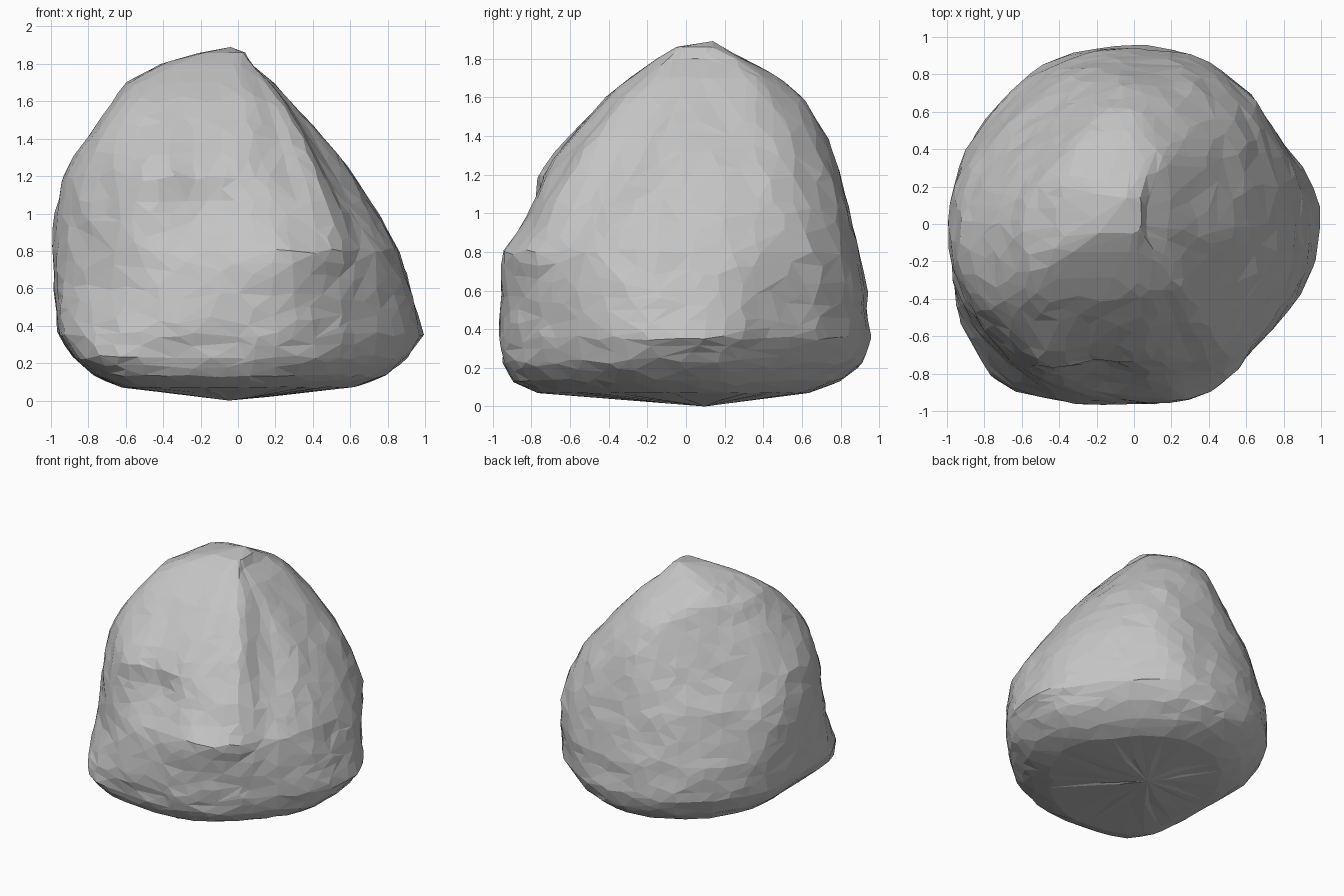
import bpy, bmesh, math, random
from mathutils import Vector, noise

random.seed(7)
cube = bpy.data.objects.get("Cube")
if cube:
    bpy.data.objects.remove(cube, do_unlink=True)

SEGMENTS, ROWS = 60, 38

# Height, then reach of the rock in eight directions, counter-clockwise from +x
LEVELS = [
    (.07, .62, .58, .64, .64, .62, .86, .76, .62),
    (.12, .77, .70, .78, .78, .75, 1.05, .89, .80),
    (.22, .91, .82, .92, .90, .87, 1.18, .94, .90),
    (.35, 1.01, .92, .96, .97, .96, 1.13, .97, .92),
    (.60, .93, .94, .94, .96, .99, 1.02, .96, .92),
    (.80, .86, .93, .90, .91, 1.0, .99, .95, .91),
    (1.0, .75, .88, .85, .85, .99, .97, .87, .80),
    (1.2, .62, .79, .80, .75, .96, .93, .80, .65),
    (1.4, .46, .64, .74, .66, .81, .87, .60, .52),
    (1.6, .28, .47, .62, .57, .68, .71, .42, .36),
    (1.7, .19, .38, .49, .53, .60, .60, .29, .24),
    (1.8, .07, .25, .29, .45, .42, .42, .15, .11),
    (1.86, .04, .12, .19, .24, .20, .16, .05, .04),
]

# Hollows and ridges: bearing in degrees, height, angular and vertical spread, depth
DENTS = [
    (-104, 1.02, 20, .26, .10),
    (-28, 1.3, 14, .35, .06),
    (-55, 1.2, 9, .40, -.07),
    (-70, .76, 18, .13, -.05),
    (-122, 1.15, 9, .22, -.04),
    (30, .5, 12, .50, .04),
]


def reaches(z):
    """Blend the directional reaches of the two nearest levels."""
    for low, high in zip(LEVELS, LEVELS[1:]):
        if z <= high[0]:
            t = (z - low[0]) / (high[0] - low[0])
            return [a + (b - a) * t for a, b in zip(low[1:], high[1:])]
    return LEVELS[-1][1:]


def radius(angle, z):
    """Softly rounded octagon, with hollows pressed into it."""
    total = 0
    for i, reach in enumerate(reaches(z)):
        total += max(0, math.cos(angle - i * math.pi / 4) / reach) ** 10
    r = total ** (-1 / 10)
    for bearing, height, spread, rise, depth in DENTS:
        turn = (math.degrees(angle) - bearing + 180) % 360 - 180
        r -= depth * math.exp(-(turn / spread) ** 2 - ((z - height) / rise) ** 2)
    return r


# Rock skin: stacked rings with uneven spacing and a rough surface
bm = bmesh.new()
rings = []
z_low, z_high = LEVELS[0][0], LEVELS[-1][0]
for row in range(ROWS):
    t = row / (ROWS - 1)
    base_z = z_low + (z_high - z_low) * (t - .06 * math.sin(math.tau * t))
    ring = []
    for seg in range(SEGMENTS):
        angle = math.tau * (seg + random.uniform(-.3, .3)) / SEGMENTS
        z = base_z
        if 0 < row < ROWS - 1:
            z += random.uniform(-.012, .012)
        r = radius(angle, z)
        p = Vector((r * math.cos(angle), r * math.sin(angle), z))
        rough = .014 * noise.noise(p * 3) + .014 * noise.noise(p * 8)
        r += rough * min(1, r * 1.5)
        ring.append(bm.verts.new((r * math.cos(angle), r * math.sin(angle), z)))
    rings.append(ring)

for lower, upper in zip(rings, rings[1:]):
    for i in range(SEGMENTS):
        j = (i + 1) % SEGMENTS
        bm.faces.new((lower[i], lower[j], upper[j], upper[i]))

# Shallow pointed underside and the peak
inner = [bm.verts.new((v.co.x * .5, v.co.y * .5 + .04, .037 + random.uniform(-.005, .005)))
         for v in rings[0]]
bottom = bm.verts.new((-.05, .1, 0))
peak = bm.verts.new((-.04, .14, 1.89))
for i in range(SEGMENTS):
    j = (i + 1) % SEGMENTS
    bm.faces.new((inner[i], inner[j], rings[0][j], rings[0][i]))
    bm.faces.new((bottom, inner[j], inner[i]))
    bm.faces.new((peak, rings[-1][i], rings[-1][j]))

bmesh.ops.triangulate(bm, faces=bm.faces[:])
bmesh.ops.recalc_face_normals(bm, faces=bm.faces[:])
mesh = bpy.data.meshes.new("boulder")
bm.to_mesh(mesh)
bm.free()
boulder = bpy.data.objects.new("boulder", mesh)
bpy.context.collection.objects.link(boulder)

# Irregular chipped facets
chips = boulder.modifiers.new("chipped_facets", "DECIMATE")
chips.ratio = .4

# Stone colour
stone = bpy.data.materials.new("grey_stone")
stone.use_nodes = True
colour = (.55, .55, .55, 1)
stone.diffuse_color = colour
shader = stone.node_tree.nodes["Principled BSDF"]
shader.inputs["Base Color"].default_value = colour
shader.inputs["Roughness"].default_value = .9
mesh.materials.append(stone)
